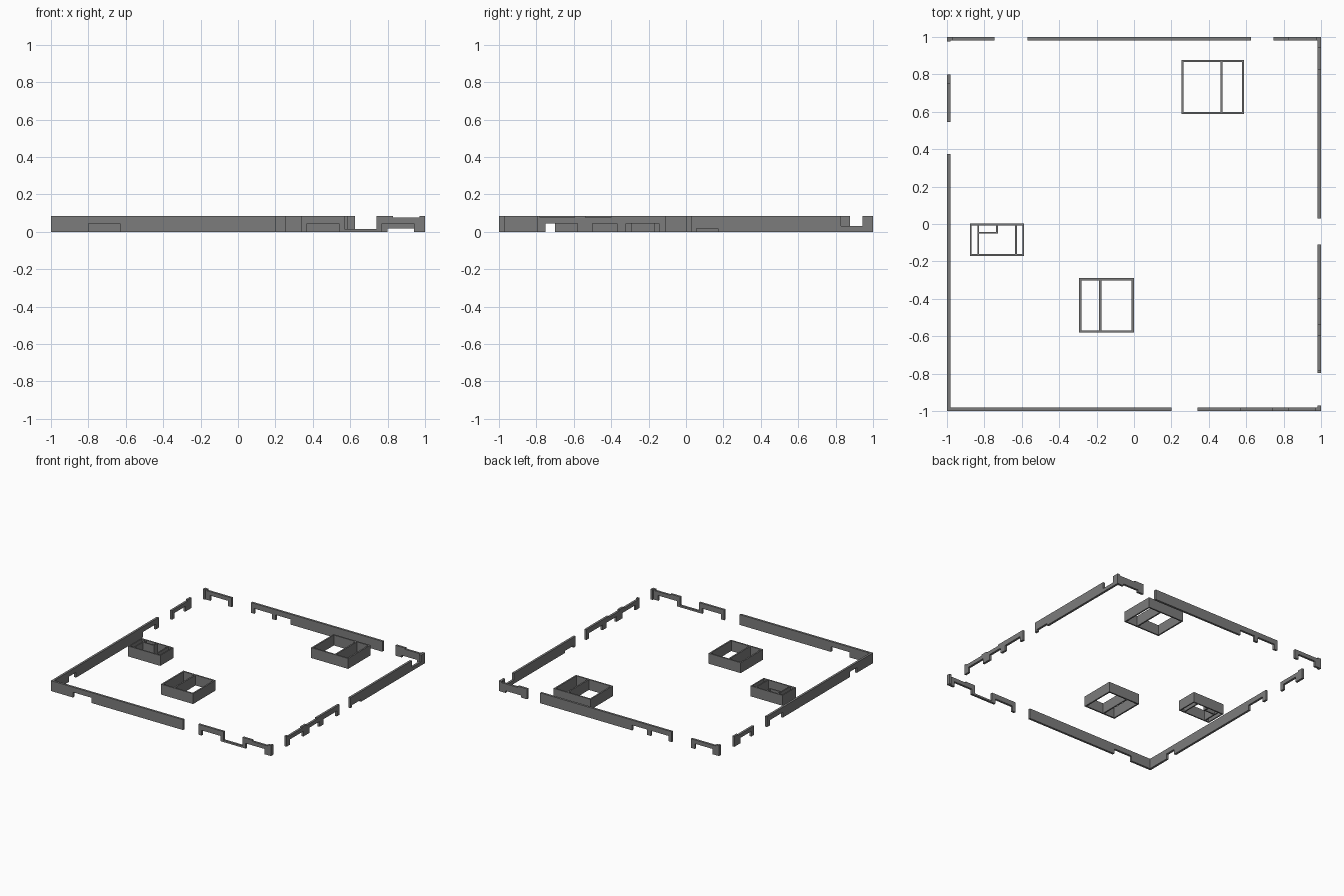
import bpy, bmesh

if "Cube" in bpy.data.objects:
    bpy.data.objects.remove(bpy.data.objects["Cube"])

H, D, N, T = 0.085, 0.043, 0.075, 0.018   # full height, door head, notched top, thickness
S = 0.017                                 # low raised base


def wall(name, axis, inner, outer, start, spans):
    """Extrude a stepped outline; spans are (end, bottom, top) along the axis."""
    low, high, a = [], [], start
    for end, z0, z1 in spans:
        for pts, z in ((low, z0), (high, z1)):
            if pts and pts[-1][1] == z:
                pts.pop()
            else:
                pts.append((a, z))
            pts.append((end, z))
        a = end
    outline = low + high[::-1]
    bm = bmesh.new()

    def co(u, v, z):
        return (u, v, z) if axis == 'x' else (v, u, z)
    face = bm.faces.new([bm.verts.new(co(u, inner, z)) for u, z in outline])
    ext = bmesh.ops.extrude_face_region(bm, geom=[face])
    verts = [g for g in ext['geom'] if isinstance(g, bmesh.types.BMVert)]
    d = outer - inner
    bmesh.ops.translate(bm, verts=verts, vec=(0, d, 0) if axis == 'x' else (d, 0, 0))
    bmesh.ops.recalc_face_normals(bm, faces=bm.faces)
    mesh = bpy.data.meshes.new(name)
    bm.to_mesh(mesh)
    bm.free()
    mesh.materials.append(grey)
    obj = bpy.data.objects.new(name, mesh)
    bpy.context.collection.objects.link(obj)
    return obj


# dark grey plaster
grey = bpy.data.materials.new("dark_grey")
grey.diffuse_color = (.2, .2, .2, 1)
grey.use_nodes = True
grey.node_tree.nodes["Principled BSDF"].inputs["Base Color"].default_value = grey.diffuse_color

E = 1 - T
# front perimeter wall
wall("front_wall_long", 'x', -E, -1, -1, [(-.8, 0, H), (-.63, D, H), (.2, 0, H)])
wall("front_wall_gate", 'x', -E, -1, .34,
     [(.37, 0, H), (.54, D, H), (.57, 0, H), (.74, 0, .015), (.77, 0, H),
      (.83, D, H), (.94, D, N), (.97, 0, N), (1, 0, H)])

# back perimeter wall
wall("back_wall_left", 'x', E, 1, -1,
     [(-.97, 0, H), (-.94, 0, N), (-.78, D, N), (-.745, 0, N)])
wall("back_wall_middle", 'x', E, 1, -.57,
     [(-.54, 0, H), (-.38, D, H), (-.345, 0, H), (-.21, D, H), (.625, 0, H)])
wall("back_wall_right", 'x', E, 1, .745,
     [(.8, 0, H), (.83, S, H), (.94, S, N), (.975, 0, N), (1, 0, H)])

# right perimeter wall
wall("right_wall_stub", 'y', E, 1, -E, [(-.97, 0, H)])
wall("right_wall_doors", 'y', E, 1, -.797,
     [(-.78, 0, H), (-.75, 0, N), (-.595, D, N), (-.58, D, H), (-.537, 0, H),
      (-.5, 0, N), (-.4, D, N), (-.37, D, H), (-.32, 0, H), (-.145, D, H), (-.11, 0, H)])
wall("right_wall_long", 'y', E, 1, .03,
     [(.055, 0, H), (.17, S, H), (.83, 0, H), (.945, 0, .03), (E, 0, H)])

# left perimeter wall
wall("left_wall_long", 'y', -E, -1, -E,
     [(-.79, 0, H), (-.7, D, H), (.172, 0, H), (.335, D, H), (.375, 0, H)])
wall("left_wall_short", 'y', -E, -1, .545,
     [(.58, 0, N), (.72, D, N), (.75, 0, N), (.8, 0, H)])
wall("left_wall_stub", 'y', -E, -1, .975, [(E, 0, H)])


# inner rooms: four walls plus dividers
def room(name, x0, x1, y0, y1, dividers, t=.012):
    full = lambda end: [(end, 0, H)]
    wall(name + "_front", 'x', y0, y0 + t, x0, full(x1))
    wall(name + "_back", 'x', y1 - t, y1, x0, full(x1))
    for label, x in [("_left", x0), ("_right", x1 - t)] + [
            (f"_divider_{i}", d - t / 2) for i, d in enumerate(dividers)]:
        wall(name + label, 'y', x, x + t, y0 + t, full(y1 - t))


room("large_room", .253, .589, .588, .878, [.468])
room("middle_room", -.294, -.001, -.581, -.29, [-.18])
room("small_room", -.878, -.587, -.171, .002, [-.833, -.631], .01)

# closet inside the small room
wall("closet_front", 'x', -.052, -.042, -.828, [(-.728, 0, H)])
wall("closet_side", 'y', -.738, -.728, -.042, [(-.008, 0, H)])
